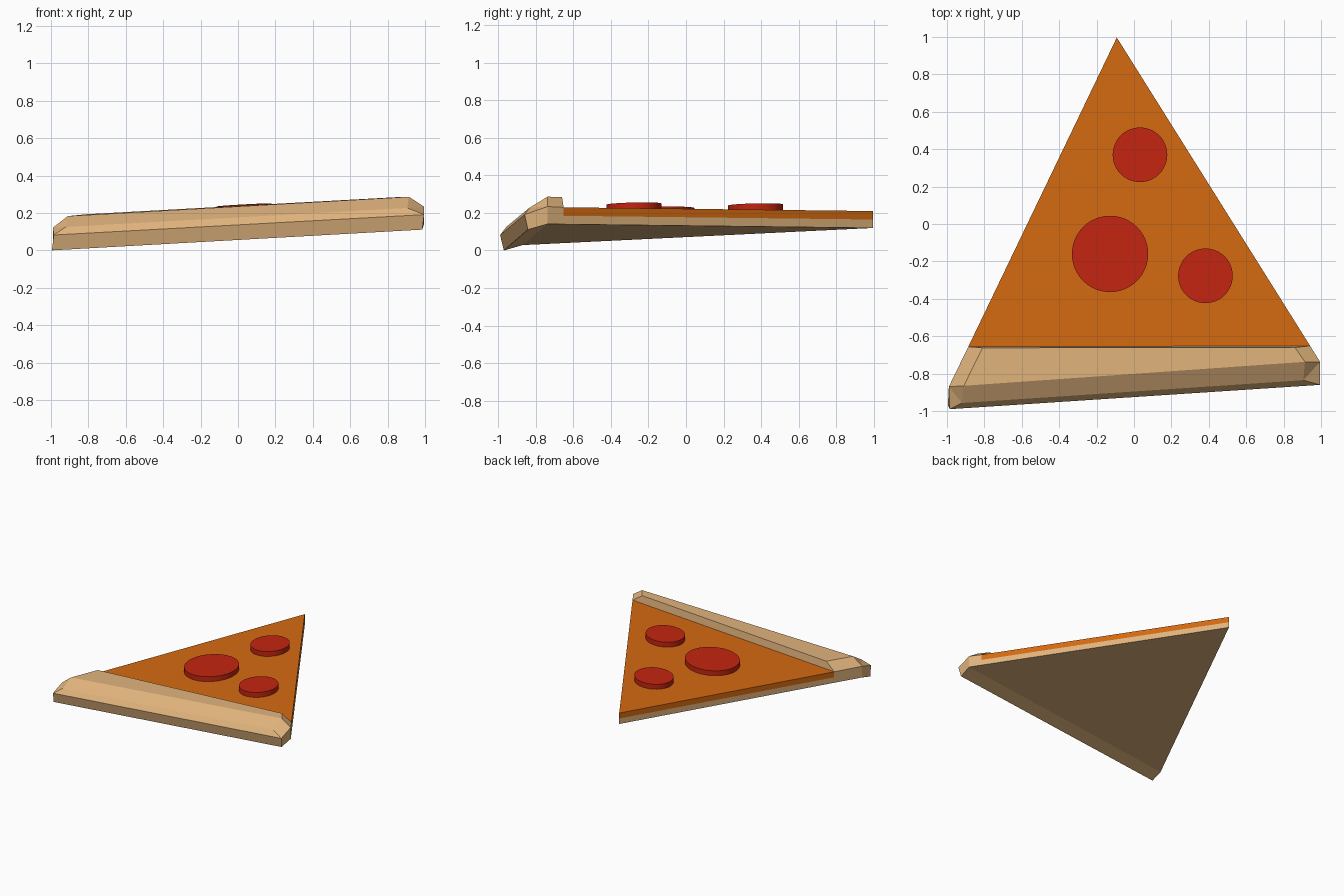
import bpy, bmesh, math
from mathutils import Vector

if "Cube" in bpy.data.objects:
    bpy.data.objects.remove(bpy.data.objects["Cube"])


def material(name, srgb):
    m = bpy.data.materials.new(name)
    lin = [((c / 255 + 0.055) / 1.055) ** 2.4 for c in srgb]
    m.diffuse_color = (*lin, 1)
    m.use_nodes = True
    m.node_tree.nodes["Principled BSDF"].inputs["Base Color"].default_value = m.diffuse_color
    return m


CRUST = material("baked crust", (225, 180, 125))
CHEESE = material("orange cheese", (213, 106, 17))
MEAT = material("red pepperoni", (197, 37, 16))


def tilt(x, y, h):
    """Place a point at height h above the tilted underside of the slice."""
    return Vector((x, y, 0.1026 + 0.055 * x + 0.0224 * y + h))


def build(name, points, faces, mat):
    bm = bmesh.new()
    verts = [bm.verts.new(tilt(*p)) for p in points]
    for f in faces:
        bm.faces.new([verts[i] for i in f])
    bmesh.ops.recalc_face_normals(bm, faces=bm.faces)
    mesh = bpy.data.meshes.new(name)
    bm.to_mesh(mesh)
    bm.free()
    mesh.materials.append(mat)
    obj = bpy.data.objects.new(name, mesh)
    bpy.context.collection.objects.link(obj)
    return obj


def prism(name, outline, h0, h1, mat):
    n = len(outline)
    points = [(x, y, h) for h in (h0, h1) for x, y in outline]
    faces = [range(n), range(n, 2 * n)]
    faces += [(i, (i + 1) % n, (i + 1) % n + n, i + n) for i in range(n)]
    return build(name, points, faces, mat)


# Triangular slice: bread layer with cheese layer on top
TIP, LEFT, RIGHT = (-0.092, 0.997), (-0.886, -0.656), (0.942, -0.652)
prism("bread_base", [TIP, LEFT, RIGHT], 0, 0.045, CRUST)
prism("cheese_layer", [TIP, LEFT, RIGHT], 0.045, 0.09, CHEESE)

# Raised crust: left and right end sections, joined lengthwise.
# Order: inner bottom, bottom, outer bottom, outer edge, upper front,
# ridge, inner ridge, inner foot, end shoulder
left = [(*LEFT, 0), (-0.99, -0.87, 0), (-0.995, -0.97, -0.026),
        (-0.985, -0.99, 0.056), (-0.92, -0.957, 0.095),
        (-0.91, -0.865, 0.15), (-0.81, -0.662, 0.15),
        (*LEFT, 0.09), (-0.99, -0.87, 0.092)]
right = [(*RIGHT, 0), (0.995, -0.737, 0), (0.985, -0.842, -0.027),
         (0.995, -0.86, 0.053), (0.905, -0.835, 0.093),
         (0.914, -0.737, 0.15), (0.86, -0.66, 0.15),
         (*RIGHT, 0.09), (0.995, -0.737, 0.093)]
n = len(left)
faces = [(i, (i + 1) % 8, (i + 1) % 8 + n, i + n) for i in range(8)]
ends = [(0, 1, 8, 7), (1, 2, 3, 8), (3, 4, 8), (4, 5, 8), (5, 6, 7, 8)]
faces += [[i + k for i in f] for k in (0, n) for f in ends]
build("crust_rim", left + right, faces, CRUST)

# Pepperoni discs
for i, (cx, cy, r) in enumerate([(-0.128, -0.16, 0.204),
                                 (0.032, 0.37, 0.146),
                                 (0.382, -0.277, 0.146)]):
    circle = [(cx + r * math.cos(a), cy + r * math.sin(a))
              for a in (math.tau * k / 48 for k in range(48))]
    prism(f"pepperoni_{i + 1}", circle, 0.085, 0.13, MEAT)
